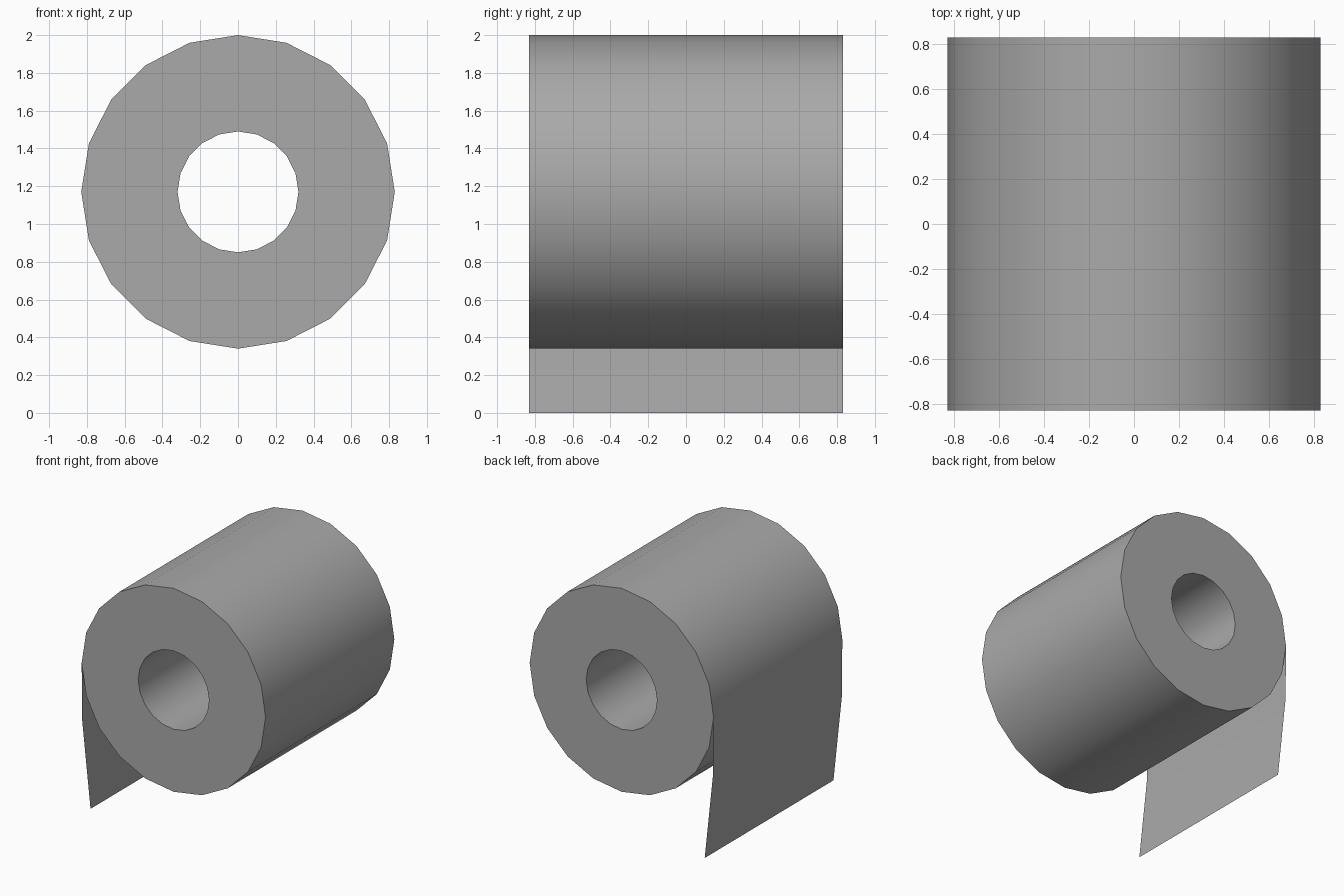
import bpy
import bmesh
from math import sin, cos, pi, radians

SIDES, OUTER, INNER, HALF = 20, 0.83, 0.32, 0.83
AXIS_Z = 2 - OUTER

old = bpy.data.objects.get("Cube")
if old:
    bpy.data.objects.remove(old, do_unlink=True)

paper = bpy.data.materials.new("paper_grey")
paper.use_nodes = True
grey = (0.4, 0.4, 0.4, 1)
paper.diffuse_color = grey
paper.node_tree.nodes["Principled BSDF"].inputs["Base Color"].default_value = grey


def add_object(name, bm):
    mesh = bpy.data.meshes.new(name)
    bm.to_mesh(mesh)
    bm.free()
    mesh.materials.append(paper)
    obj = bpy.data.objects.new(name, mesh)
    bpy.context.collection.objects.link(obj)
    bpy.ops.object.select_all(action="DESELECT")
    obj.select_set(True)
    bpy.context.view_layer.objects.active = obj
    bpy.ops.object.shade_smooth_by_angle(angle=radians(40))


# Hollow roll: a rectangular section swept round the y axis
bm = bmesh.new()
section = [(OUTER, -HALF), (OUTER, HALF), (INNER, HALF), (INNER, -HALF)]
rings = []
for i in range(SIDES):
    a = 2 * pi * i / SIDES
    rings.append([bm.verts.new((r * cos(a), y, AXIS_Z + r * sin(a))) for r, y in section])
for i, ring in enumerate(rings):
    after = rings[(i + 1) % SIDES]
    for j in range(4):
        k = (j + 1) % 4
        bm.faces.new((ring[j], ring[k], after[k], after[j]))
bmesh.ops.recalc_face_normals(bm, faces=bm.faces)
add_object("paper_roll", bm)

# Loose end: a thin sheet hanging from the side of the roll
bm = bmesh.new()
path = [(-OUTER, AXIS_Z), (-0.825, 0.7), (-0.75, 0)]
rows = [[bm.verts.new((x, y, z)) for y in (-HALF, HALF)] for x, z in path]
for top, low in zip(rows, rows[1:]):
    bm.faces.new((top[0], low[0], low[1], top[1]))
bm.normal_update()
if bm.faces[:][0].normal.x > 0:
    bmesh.ops.reverse_faces(bm, faces=bm.faces[:])
add_object("hanging_sheet", bm)
